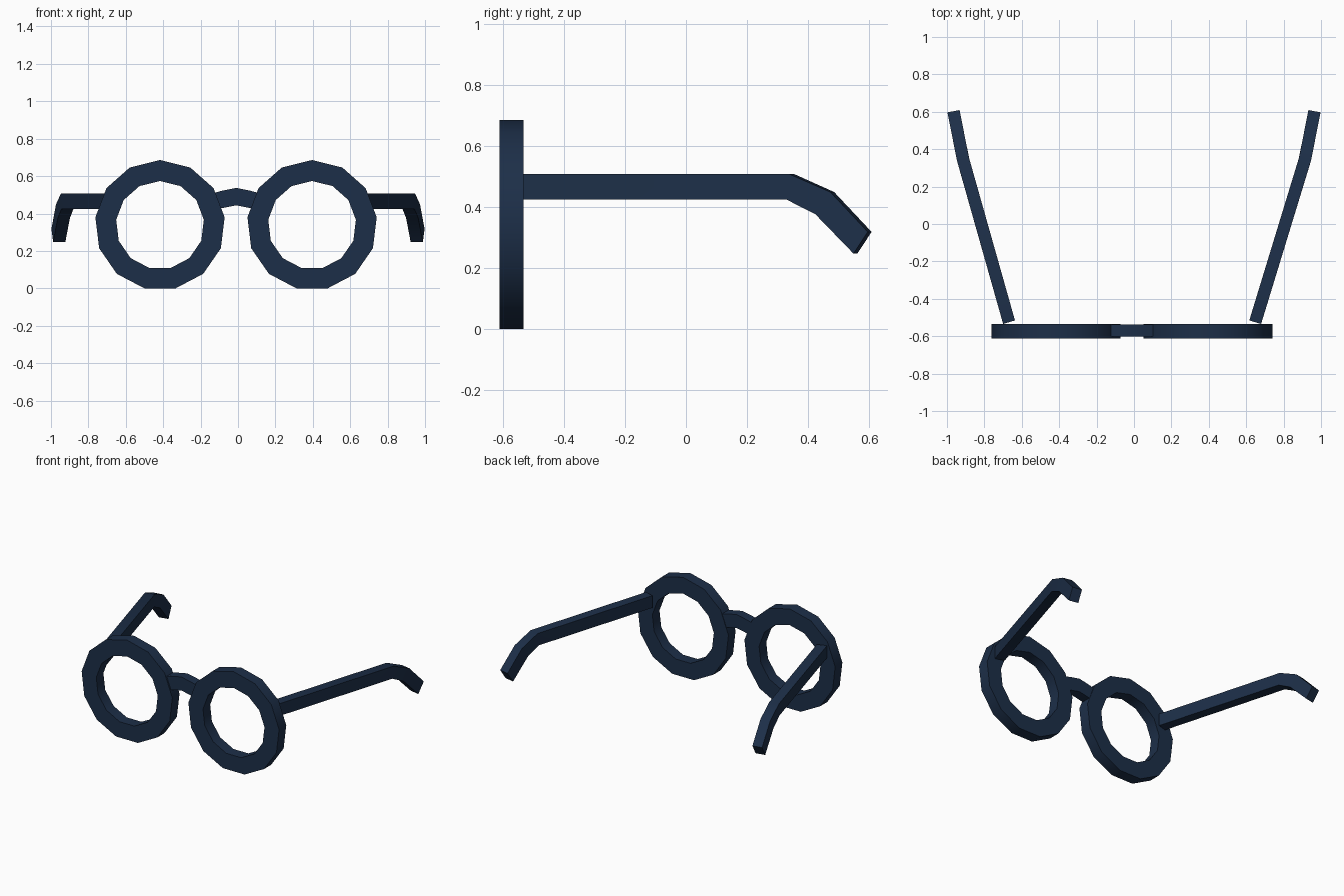
import bpy, bmesh
from math import radians, sin, cos, pi
from mathutils import Vector

if "Cube" in bpy.data.objects:
    bpy.data.objects.remove(bpy.data.objects["Cube"])

navy = bpy.data.materials.new("navy_frame")
navy.diffuse_color = (0.012, 0.028, 0.065, 1)
navy.use_nodes = True
navy.node_tree.nodes["Principled BSDF"].inputs["Base Color"].default_value = navy.diffuse_color


def sweep(name, sections, closed=False):
    """Skin a list of four-corner sections into one solid."""
    bm = bmesh.new()
    loops = [[bm.verts.new(p) for p in s] for s in sections]
    n = len(loops)
    for i in range(n if closed else n - 1):
        a, b = loops[i], loops[(i + 1) % n]
        for j in range(4):
            k = (j + 1) % 4
            bm.faces.new((a[j], a[k], b[k], b[j]))
    if not closed:
        bm.faces.new(loops[0])
        bm.faces.new(loops[-1])
    bmesh.ops.recalc_face_normals(bm, faces=bm.faces)
    for f in bm.faces:
        f.smooth = True
    me = bpy.data.meshes.new(name)
    bm.to_mesh(me)
    bm.free()
    me.set_sharp_from_angle(angle=radians(30))
    me.materials.append(navy)
    ob = bpy.data.objects.new(name, me)
    bpy.context.collection.objects.link(ob)
    return ob


# Rims: 13-sided rings with a rectangular section
FRONT, BACK, SIDES = -0.612, -0.534, 13
OUTER, INNER = 0.348, 0.236
RIM_Z = OUTER * cos(pi / SIDES)
for name, cx in (("left_rim", -0.417), ("right_rim", 0.396)):
    sections = []
    for i in range(SIDES):
        a = 2 * pi * i / SIDES
        sections.append([(cx + r * sin(a), y, RIM_Z + r * cos(a))
                         for r, y in ((OUTER, FRONT), (OUTER, BACK),
                                      (INNER, BACK), (INNER, FRONT))])
    sweep(name, sections, closed=True)

# Bridge: shallow arch running into both rims
bridge = [(-0.155, 0.422, 0.503), (-0.085, 0.429, 0.522), (-0.01, 0.444, 0.537),
          (0.065, 0.429, 0.522), (0.135, 0.422, 0.503)]
sweep("bridge", [[(x, -0.602, lo), (x, -0.537, lo), (x, -0.537, hi), (x, -0.602, hi)]
                 for x, lo, hi in bridge])

# Temples: splayed arms with a down-turned tip
# each row: top y, top z, bottom y, bottom z, yaw
profile = [(-0.525, 0.508, -0.525, 0.424, 17),
           (0.347, 0.508, 0.338, 0.424, 14),
           (0.480, 0.449, 0.430, 0.377, 11),
           (0.603, 0.318, 0.556, 0.247, 11)]


def arm_x(y, start):
    """Sideways position of the arm's centre line at a given y."""
    if y < 0.345:
        return start + (0.914 - start) * (y + 0.525) / 0.87
    return 0.914 + (y - 0.345) * 0.198


for name, side, start in (("left_temple", -1, 0.668), ("right_temple", 1, 0.648)):
    sections = []
    for ty, tz, by, bz, yaw in profile:
        off = Vector((cos(radians(yaw)), -sin(radians(yaw)), 0)) * 0.033
        top = Vector((arm_x(ty, start), ty, tz))
        bot = Vector((arm_x(by, start), by, bz))
        corners = [top + off, top - off, bot - off, bot + off]
        sections.append([(side * c.x, c.y, c.z) for c in corners])
    sweep(name, sections)
